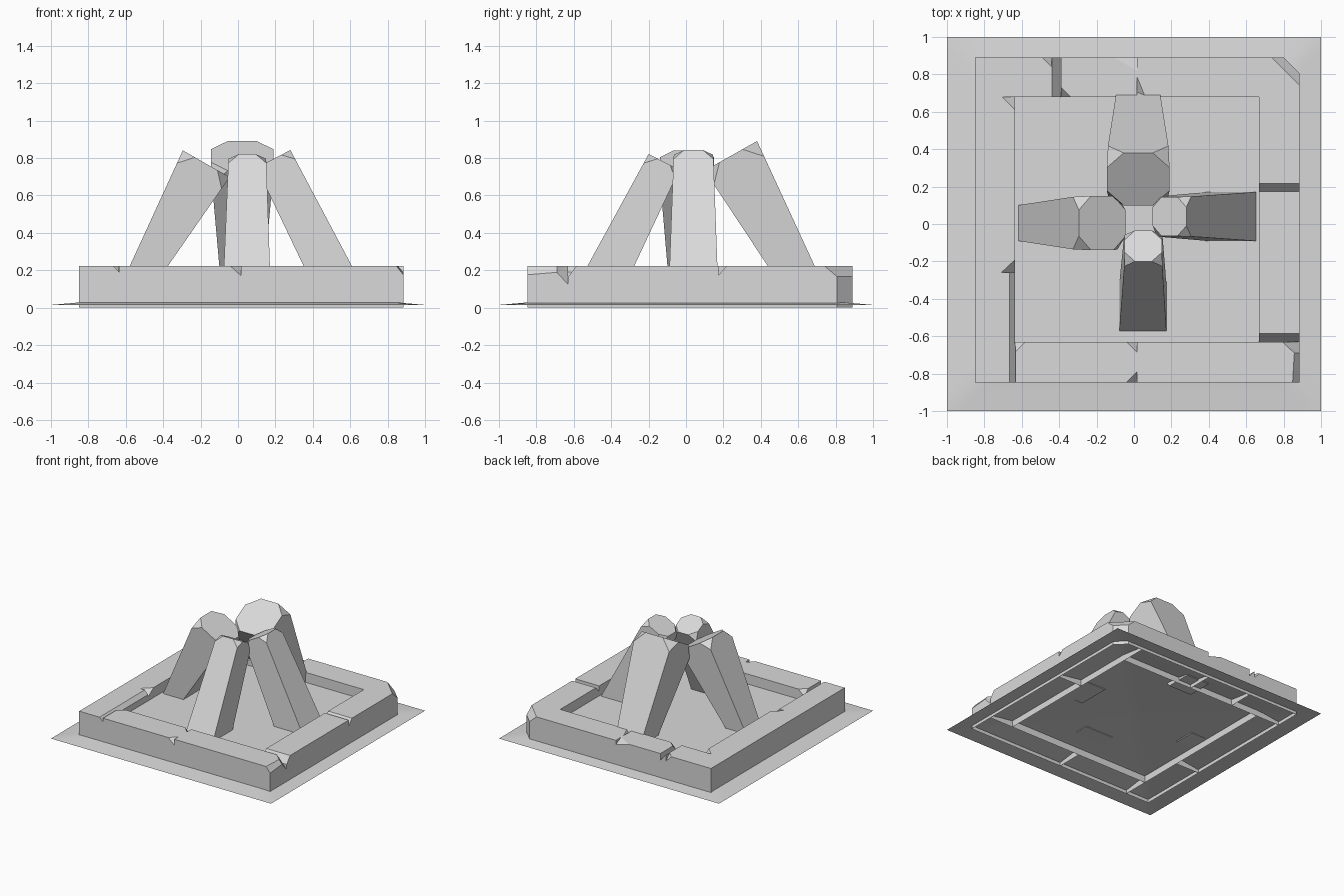
import bpy, bmesh

cube = bpy.data.objects.get("Cube")
if cube:
    bpy.data.objects.remove(cube, do_unlink=True)

stone = bpy.data.materials.new("pale_stone")
stone.use_nodes = True
grey = (0.7, 0.7, 0.7, 1)
stone.diffuse_color = grey
stone.node_tree.nodes["Principled BSDF"].inputs["Base Color"].default_value = grey

TOP = 0.222   # height of the frame
OVER = 0.237  # cutters end just above it


def make(name, bm):
    bmesh.ops.recalc_face_normals(bm, faces=bm.faces)
    mesh = bpy.data.meshes.new(name)
    bm.to_mesh(mesh)
    bm.free()
    mesh.materials.append(stone)
    obj = bpy.data.objects.new(name, mesh)
    bpy.context.collection.objects.link(obj)
    return obj


def hull(name, points):
    bm = bmesh.new()
    for p in points:
        bm.verts.new(p)
    bmesh.ops.convex_hull(bm, input=bm.verts[:])
    return make(name, bm)


def box(name, x0, x1, y0, y1, z0, z1):
    return hull(name, [(x, y, z) for x in (x0, x1) for y in (y0, y1) for z in (z0, z1)])


def groove(axis, start, end, floor, wall, lip):
    """Wedge running along an axis: steep side at wall, slope rising to lip."""
    section = [(wall, floor), (wall, OVER), (lip, OVER)]
    return hull("cutter", [(t, s, z) if axis == "x" else (s, t, z)
                           for t in (start, end) for s, z in section])


def chip(x, y, dx, dy, depth=0.05):
    """Broken corner with its deepest point at x, y."""
    k = 1 + (OVER - TOP) / depth
    return hull("cutter", [(x, y, TOP - depth), (x, y, OVER),
                           (x + dx * k, y, OVER), (x, y + dy * k, OVER)])


# Ground sheet rising gently to the middle
def ground_height(d):
    steps = [(0, 0.08), (0.63, 0.058), (0.85, 0.028), (1.001, 0.015)]
    for (a, za), (b, zb) in zip(steps, steps[1:]):
        if d <= b:
            return za + (zb - za) * (d - a) / (b - a)
    return steps[-1][1]


bm = bmesh.new()
bmesh.ops.create_grid(bm, x_segments=40, y_segments=40, size=1)
for v in bm.verts:
    v.co.z = ground_height(max(abs(v.co.x), abs(v.co.y)))
ground = make("ground_sheet", bm)
if ground.data.polygons[0].normal.z < 0:
    ground.data.flip_normals()
ground.data.shade_smooth()

# Square frame, hollowed and worn by cutters
X0, X1, Y0, Y1 = -0.85, 0.884, -0.847, 0.89         # outer sides
IX0, IX1, IY0, IY1 = -0.635, 0.667, -0.63, 0.68     # inner sides
frame = box("stone_frame", X0, X1, Y0, Y1, 0, TOP)
cutters = [
    box("cutter", IX0, IX1, IY0, IY1, -0.1, 0.4),
    # cut outer corner with a sloping shoulder
    hull("cutter", [(x, y, z) for x, y in ((0.75, 0.94), (0.93, 0.76), (1, 1))
                    for z in (-0.1, 0.4)]),
    hull("cutter", [(0.68, 0.94, 0.227), (0.93, 0.69, 0.227), (0.75, 0.94, 0.167),
                    (0.93, 0.76, 0.167), (1, 1, 0.167), (1, 1, 0.227)]),
    # joints between the blocks
    groove("x", 0.6, 0.95, 0.175, 0.175, 0.23),
    groove("x", 0.6, 0.95, 0.165, -0.63, -0.575),
    groove("y", 0.6, 0.95, 0.165, -0.39, -0.45),
    groove("y", -0.9, -0.26, 0.19, IX0 + 0.001, -0.68),
    # worn outer edge near the front corner
    hull("cutter", [(0.835, -0.87, OVER), (0.89, -0.87, 0.167), (0.95, -0.87, OVER),
                    (0.845, -0.69, OVER), (0.89, -0.69, 0.182), (0.95, -0.69, OVER)]),
    hull("cutter", [(0.845, -0.69, OVER), (0.89, -0.69, 0.182), (0.95, -0.69, OVER),
                    (0.78, -0.63, OVER), (0.89, -0.63, 0.117), (0.95, -0.63, OVER)]),
    # small chips
    chip(0.015, Y0, -0.055, 0.055),
    chip(0.015, IY0, -0.055, -0.055),
    chip(0.015, IY1, 0.045, 0.11),
    chip(0.015, Y1, -0.12, -0.07, 0.035),
    chip(-0.39, IY1, 0.05, 0.05),
    chip(-0.44, Y1, -0.05, -0.05),
    chip(IX0, IY1, -0.07, -0.07),
    chip(IX0, IY0, 0.055, -0.055),
    chip(IX0, -0.26, -0.075, 0.07),
]
for cutter in cutters:
    cutter.hide_render = True
    mod = frame.modifiers.new("wear", "BOOLEAN")
    mod.operation = "DIFFERENCE"
    mod.solver = "EXACT"
    mod.object = cutter
bpy.context.view_layer.update()
carved = bpy.data.meshes.new_from_object(
    frame.evaluated_get(bpy.context.evaluated_depsgraph_get()))
frame.modifiers.clear()
frame.data = carved
for cutter in cutters:
    bpy.data.objects.remove(cutter, do_unlink=True)

# The frame is open underneath
bm = bmesh.new()
bm.from_mesh(carved)
under = [f for f in bm.faces if all(v.co.z < 0.001 for v in f.verts)]
bmesh.ops.delete(bm, geom=under, context="FACES")
bm.to_mesh(carved)
bm.free()

# Flat raised floor inside the frame
box("inner_floor", IX0, IX1, IY0, IY1, 0.125, 0.14)

# Walls between the hollow blocks, seen from underneath
joints = [(IX0, IX0, Y0, IY0), (0.015, 0.015, Y0, IY0), (IX1, X1, IY0, IY0),
          (IX1, X1, 0.175, 0.175), (IX1, IX1, IY1, Y1), (0.015, 0.015, IY1, Y1),
          (-0.39, -0.39, IY1, Y1), (X0, IX0, IY1, IY1), (X0, IX0, -0.26, -0.26)]
bm = bmesh.new()
for x0, x1, y0, y1 in joints:
    bm.faces.new([bm.verts.new(p) for p in ((x0, y0, 0), (x1, y1, 0),
                                            (x1, y1, 0.1), (x0, y0, 0.1))])
make("block_end_walls", bm)


# Leaning pillars with flat feet and the top corners cut off
def pillar(name, axis, foot, foot_z, foot_sides, outer, inner, top_sides, cut):
    """foot: outer and inner reach; outer, inner: reach and height at the top."""
    bm = bmesh.new()
    rings = []
    for (r, z), sides in (((foot[0], foot_z), foot_sides), ((foot[1], foot_z), foot_sides),
                          (inner, top_sides), (outer, top_sides)):
        rings.append([bm.verts.new((r, s, z) if axis == "x" else (s, r, z)) for s in sides])
    for i in range(4):
        a, b = rings[i], rings[(i + 1) % 4]
        bm.faces.new((a[0], a[1], b[1], b[0]))
    for k in (0, 1):
        bm.faces.new([ring[k] for ring in rings])
    bmesh.ops.bevel(bm, geom=rings[2] + rings[3], offset=cut, segments=1,
                    affect="VERTICES", clamp_overlap=True)
    return make(name, bm)


pillar("left_pillar", "x", (0.697, 0.43), 0.057, (-0.094, 0.174),
       (0.28, 0.843), (0.1, 0.748), (-0.065, 0.145), 0.055)
pillar("right_pillar", "x", (-0.655, -0.49), 0.057, (-0.085, 0.095),
       (-0.295, 0.841), (-0.045, 0.698), (-0.14, 0.15), 0.075)
pillar("front_pillar", "y", (-0.614, -0.352), 0.063, (-0.082, 0.176),
       (-0.2, 0.821), (-0.035, 0.738), (-0.05, 0.15), 0.055)
pillar("back_pillar", "y", (0.777, 0.565), 0.03, (-0.083, 0.127),
       (0.38, 0.891), (0.1, 0.733), (-0.145, 0.19), 0.09)
